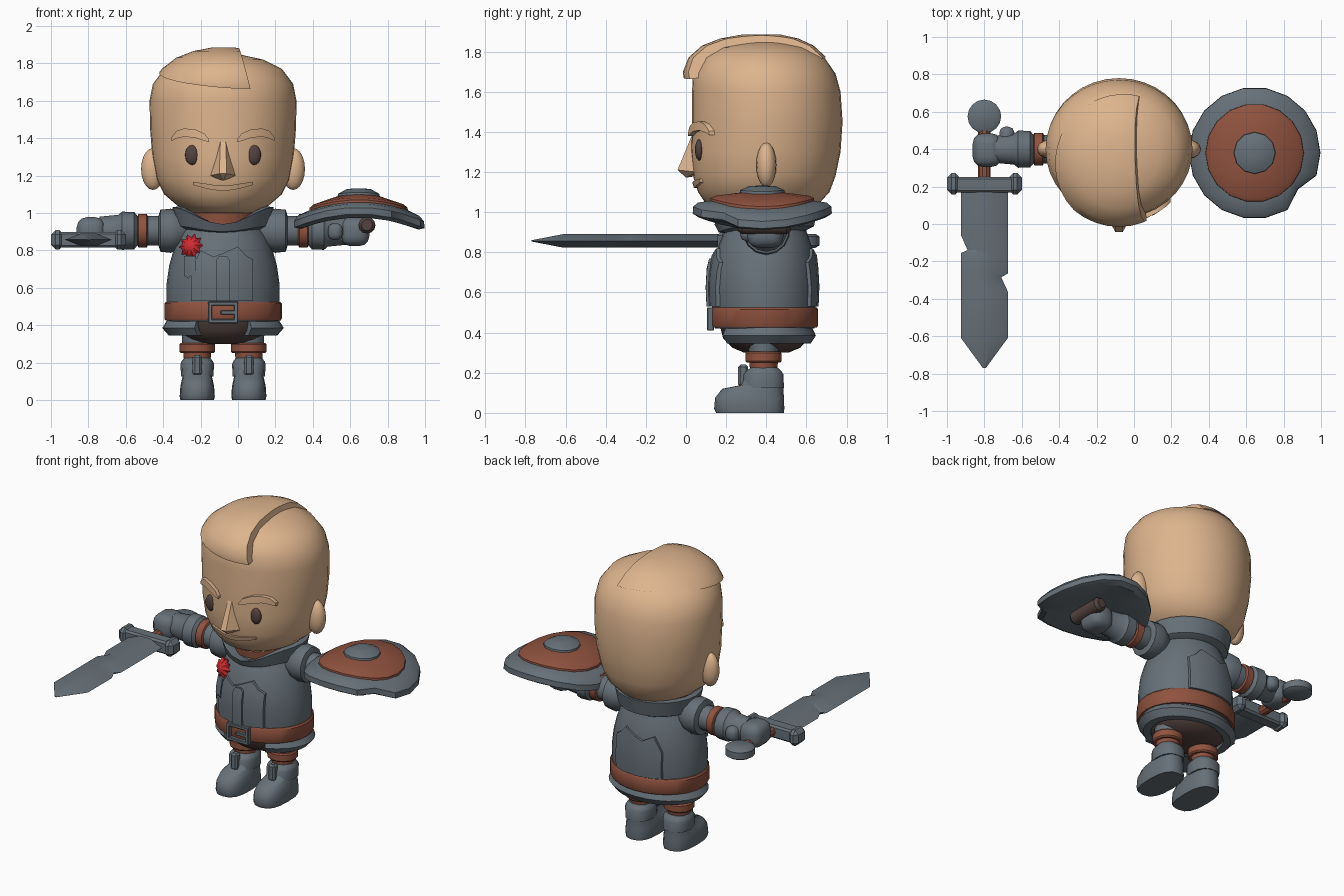
import bpy, bmesh, math
from mathutils import Vector, Matrix

if "Cube" in bpy.data.objects:
    bpy.data.objects.remove(bpy.data.objects["Cube"])

CX, CY = -0.08, 0.40          # body axis


def material(name, rgb):
    m = bpy.data.materials.new(name)
    m.diffuse_color = (*rgb, 1)
    m.use_nodes = True
    m.node_tree.nodes["Principled BSDF"].inputs["Base Color"].default_value = m.diffuse_color
    return m


SKIN = material("skin tan", (0.73, 0.46, 0.27))
STEEL = material("slate grey", (0.135, 0.165, 0.19))
LEATHER = material("leather brown", (0.28, 0.085, 0.05))
DARK = material("dark brown", (0.085, 0.055, 0.05))
RED = material("rosette red", (0.62, 0.025, 0.03))


def finish(name, bm, mat, angle=35):
    bmesh.ops.recalc_face_normals(bm, faces=bm.faces)
    me = bpy.data.meshes.new(name)
    bm.to_mesh(me)
    bm.free()
    ob = bpy.data.objects.new(name, me)
    bpy.context.collection.objects.link(ob)
    me.materials.append(mat)
    bpy.ops.object.select_all(action='DESELECT')
    ob.select_set(True)
    bpy.context.view_layer.objects.active = ob
    if angle:
        bpy.ops.object.shade_smooth_by_angle(angle=math.radians(angle))
    return ob


def skin_rings(bm, loops, cap=True, wrap=True):
    vs = [[bm.verts.new(p) for p in lp] for lp in loops]
    n = len(vs[0])
    for a, b in zip(vs, vs[1:]):
        for i in range(n if wrap else n - 1):
            j = (i + 1) % n
            bm.faces.new((a[i], a[j], b[j], b[i]))
    if cap:
        bm.faces.new(vs[0])
        bm.faces.new(vs[-1])
    return vs


def loft_bm(rings, cx=CX, seg=28, power=1.0):
    """rings: (z, half width, front y, back y)"""
    bm, loops = bmesh.new(), []
    for z, rx, yf, yb in rings:
        lp = []
        for i in range(seg):
            t = 2 * math.pi * i / seg
            c, s = math.cos(t), math.sin(t)
            lp.append((cx + rx * math.copysign(abs(c) ** power, c),
                       (yf + yb) / 2 + (yb - yf) / 2 * math.copysign(abs(s) ** power, s), z))
        loops.append(lp)
    skin_rings(bm, loops)
    return bm


def surface(rings):
    """y of the lofted surface at x, z; side -1 is the front"""
    def f(x, z, side):
        a, b = rings[0], rings[1]
        for a, b in zip(rings, rings[1:]):
            if z <= b[0]:
                break
        t = min(1, max(0, (z - a[0]) / (b[0] - a[0])))
        rx, yf, yb = (a[k] + (b[k] - a[k]) * t for k in (1, 2, 3))
        u = max(0, 1 - ((x - CX) / rx) ** 2)
        return (yf + yb) / 2 + side * (yb - yf) / 2 * math.sqrt(u)
    return f


def plate(name, cols, surf, mat, out=0.02, side=-1, rows=5):
    """raised plate hugging a surface; cols: (x offset, low z, high z)"""
    bm, loops = bmesh.new(), []
    for x, lo, hi in cols:
        zs = [lo + (hi - lo) * k / rows for k in range(rows + 1)]
        front = [(CX + x, surf(CX + x, z, side) + side * out, z) for z in zs]
        back = [(CX + x, surf(CX + x, z, side) - side * 0.03, z) for z in reversed(zs)]
        loops.append(front + back)
    skin_rings(bm, loops)
    return finish(name, bm, mat)


def lathe(name, prof, mat, mtx, seg=16, a0=0.0, a1=None, sy=1.0, tweak=None):
    """prof: (radius, height) turned about the local z axis"""
    bm, loops = bmesh.new(), []
    closed = a1 is None
    span = 2 * math.pi if closed else a1 - a0
    for i in range(seg if closed else seg + 1):
        t = a0 + span * i / seg
        loops.append([Vector((r * math.cos(t), r * math.sin(t) * sy, h)) for r, h in prof])
    if tweak:
        loops = [[tweak(i, k, p) for k, p in enumerate(lp)] for i, lp in enumerate(loops)]
    if closed:
        rows = [[lp[k] for lp in loops] for k in range(len(prof))]
        skin_rings(bm, rows)
    else:
        skin_rings(bm, loops)
    bm.transform(mtx)
    return finish(name, bm, mat)


def box(name, loc, size, mat, bevel=0.01, segs=1):
    bm = bmesh.new()
    bmesh.ops.create_cube(bm, size=1)
    bm.transform(Matrix.Translation(loc) @ Matrix.Diagonal((*size, 1)))
    if bevel:
        bmesh.ops.bevel(bm, geom=bm.edges[:], offset=bevel, segments=segs, affect='EDGES', profile=0.5)
    return finish(name, bm, mat, 35 if segs == 1 else 60)


def ball(name, loc, size, mat):
    bm = bmesh.new()
    bmesh.ops.create_uvsphere(bm, u_segments=16, v_segments=10, radius=1)
    bm.transform(Matrix.Translation(loc) @ Matrix.Diagonal((*size, 1)))
    return finish(name, bm, mat, 60)


T = Matrix.Translation

# Head
HEAD = [(1.00, .17, .17, .60), (1.04, .245, .10, .66), (1.10, .315, .06, .715), (1.18, .355, .035, .745),
        (1.30, .378, .025, .77), (1.45, .39, .03, .78), (1.60, .393, .03, .77), (1.69, .375, .035, .745),
        (1.77, .315, .08, .69), (1.82, .215, .16, .60), (1.845, .10, .28, .50)]
head_y = surface(HEAD)
finish("head", loft_bm(HEAD, seg=36), SKIN, 60)

# Swept hair on one side of the parting
HAIR = [(1.55, .396, .02, .772), (1.64, .394, -.01, .764), (1.70, .377, -.015, .748), (1.77, .328, .012, .70),
        (1.83, .25, .08, .635), (1.865, .16, .17, .56), (1.885, .06, .28, .47)]
hair = loft_bm(HAIR, seg=36)
for co, no in (((.025, .4, 1.8), (1, .02, .25)), ((0, 0, 1.665), (-.08, .15, -1))):
    cut = bmesh.ops.bisect_plane(hair, geom=hair.verts[:] + hair.edges[:] + hair.faces[:],
                                 plane_co=co, plane_no=no, clear_outer=True)
    rim = [g for g in cut['geom_cut'] if isinstance(g, bmesh.types.BMEdge)]
    bmesh.ops.contextual_create(hair, geom=rim)
finish("swept_hair", hair, SKIN, 40)

# Face, mirrored left and right
for s, tag in ((-1, "left"), (1, "right")):
    ex = CX + s * .165
    ball(tag + "_eye", (ex, head_y(ex, 1.31, -1) + .004, 1.31), (.038, .022, .053), DARK)
    brow = [(.075, 1.38, 1.395), (.10, 1.385, 1.425), (.15, 1.402, 1.447), (.21, 1.408, 1.452),
            (.25, 1.398, 1.438), (.275, 1.385, 1.405)]
    plate(tag + "_eyebrow", [(s * x, a, b) for x, a, b in brow], head_y, SKIN, rows=2, out=.025)
    ball(tag + "_ear", (CX + s * .375, .40, 1.235), (.063, .05, .112), SKIN)
plate("lip", [(-.16, 1.15, 1.165), (-.11, 1.135, 1.16), (-.05, 1.122, 1.15), (0, 1.12, 1.148),
              (.05, 1.122, 1.15), (.11, 1.135, 1.16), (.16, 1.15, 1.165)], head_y, SKIN, out=.014, rows=2)
bm = bmesh.new()
for p in ((-.014, .03, 1.385), (.014, .03, 1.385), (-.02, -.005, 1.25), (.02, -.005, 1.25), (-.072, .05, 1.20),
          (.072, .05, 1.20), (-.02, -.042, 1.21), (.02, -.042, 1.21), (0, .0, 1.172), (0, .12, 1.19), (0, .12, 1.37)):
    bm.verts.new((CX + p[0], p[1], p[2]))
bmesh.ops.convex_hull(bm, input=bm.verts[:])
finish("nose", bm, SKIN, 35)

# Torso, belt, raised tunic panels
TORSO = [(.42, .295, .145, .64), (.52, .302, .13, .645), (.62, .302, .125, .65), (.72, .288, .13, .645),
         (.80, .265, .15, .635), (.88, .235, .18, .61), (.95, .19, .22, .58), (1.03, .17, .23, .57)]
torso_y = surface(TORSO)
finish("tunic", loft_bm(TORSO), STEEL, 50)
finish("belt", loft_bm([(.425, .308, .128, .652), (.435, .314, .122, .658), (.515, .314, .122, .658),
                        (.525, .306, .128, .652)]), LEATHER)
panel = [(-.17, .53, .70), (-.12, .53, .80), (-.05, .53, .765), (.0, .53, .785), (.08, .53, .82),
         (.12, .53, .775), (.16, .53, .75)]
plate("front_panel", panel, torso_y, STEEL, out=.018)
plate("front_placket", [(-.035, .53, .75), (-.02, .53, .77), (.02, .53, .77), (.035, .53, .75)],
      torso_y, STEEL, out=.028)
plate("back_panel", panel, torso_y, STEEL, side=1, out=.015)

# Buckle
for dx, dz, w, h in ((0, .047, .16, .022), (0, -.047, .16, .022), (-.069, 0, .022, .115),
                     (.069, 0, .022, .115), (.03, 0, .085, .022)):
    box("buckle_bar", (CX + dx, .122, .468 + dz), (w, .035, h), STEEL, .004)

# Cowl with a drooping front and the neck
def droop(i, k, p):
    f = max(0, -math.sin(2 * math.pi * i / 24)) ** 4
    p.z -= f * (.01, .03, .09, .10, .06)[k]
    return p


lathe("cowl", [(.19, .90), (.25, .93), (.272, 1.03), (.24, 1.035), (.18, .98)], STEEL, T((CX, CY, 0)),
      seg=24, sy=.95, tweak=droop)
finish("neck", loft_bm([(.94, .18, .2, .58), (1.05, .19, .19, .6)]), LEATHER)

# Skirt, open at the front, over the breeches
lathe("skirt", [(.24, .425), (.30, .425), (.325, .385), (.29, .345), (.24, .345)], STEEL, T((CX, CY, 0)),
      seg=24, a0=math.radians(-62), a1=math.radians(242), sy=.76)
finish("breeches", loft_bm([(.30, .12, .29, .51), (.325, .19, .23, .57), (.37, .245, .185, .61),
                            (.43, .26, .17, .62)]), DARK, 60)

# Legs and boots
for s, tag in ((-1, "left"), (1, "right")):
    x = CX + s * .138
    finish(tag + "_leg", loft_bm([(.29, .08, .315, .46), (.40, .085, .30, .47)], x, 12), STEEL)
    finish(tag + "_stocking", loft_bm([(.2, .07, .32, .45), (.26, .075, .315, .46)], x, 12), LEATHER)
    finish(tag + "_garter", loft_bm([(.25, .088, .30, .47), (.258, .095, .294, .478), (.298, .095, .294, .478),
                                     (.306, .088, .30, .47)], x, 14), LEATHER)
    finish(tag + "_boot", loft_bm([(0, .09, .15, .487), (.02, .094, .14, .49), (.075, .09, .145, .488),
                                   (.12, .08, .18, .485), (.138, .075, .27, .485), (.20, .078, .305, .475)],
                                  x, 16, .75), STEEL, 50)
    finish(tag + "_boot_cuff", loft_bm([(.125, .086, .28, .49), (.19, .09, .285, .488), (.205, .085, .295, .48),
                                        (.225, .07, .32, .46)], x, 14, .85), STEEL)
    box(tag + "_boot_strap", (x, .285, .185), (.05, .05, .11), STEEL, .012)

# Arms
for s, tag in ((-1, "left"), (1, "right")):
    m = T((CX, CY, .905)) @ Matrix.Rotation(s * math.pi / 2, 4, 'Y')
    lathe(tag + "_upper_arm", [(.078, .15), (.078, .48)], STEEL, m, 14)
    lathe(tag + "_shoulder", [(.07, .18), (.105, .24), (.118, .28), (.112, .335), (.08, .345)], STEEL, m, 14)
    lathe(tag + "_arm_band", [(.075, .40), (.09, .408), (.09, .452), (.075, .46)], LEATHER, m, 14)
    lathe(tag + "_glove_cuff", [(.075, .455), (.1, .475), (.102, .54), (.085, .56), (.075, .66)], STEEL, m, 14)
    box(tag + "_hand", (CX + s * .705, .395, .90), (.155, .18, .155), STEEL, .055, 3)
    box(tag + "_thumb", (CX + s * .60, .43 if s < 0 else .36, .90), (.08, .18, .09), STEEL, .03, 2)

# Sword: pommel, grip, guard, nicked blade
SX, SZ = -.80, .857
lathe("pommel", [(.07, -.035), (.09, -.022), (.09, .022), (.07, .035)], STEEL, T((SX, .575, SZ)), 16)
lathe("grip", [(.033, .2), (.033, .55)], LEATHER, T((SX, 0, SZ)) @ Matrix.Rotation(-math.pi / 2, 4, 'X'), 10)
box("guard", (SX, .21, SZ), (.34, .085, .085), STEEL, .012)
for s in (-1, 1):
    box("guard_end", (SX + s * .165, .215, SZ), (.07, .115, .105), STEEL, .025)
stations = [(.2, .125, .125), (-.06, .125, .125), (-.14, .09, .125), (-.155, .125, .125), (-.265, .125, .125),
            (-.285, .125, .09), (-.36, .125, .125), (-.61, .125, .125), (-.77, .008, .008)]
bm = bmesh.new()
loops = []
for y, l, r in stations:
    h = .034 if y > -.7 else .003
    loops.append([(SX - l, y, SZ), (SX - .04 * (l > .05), y, SZ + h), (SX + .04 * (r > .05), y, SZ + h),
                  (SX + r, y, SZ), (SX + .04 * (r > .05), y, SZ - h), (SX - .04 * (l > .05), y, SZ - h)])
for lp in loops[-1:]:
    lp[:] = [(x + (-.003 if i in (1, 5) else .003 if i in (2, 4) else 0), y, z) for i, (x, y, z) in enumerate(lp)]
skin_rings(bm, loops)
finish("blade", bm, STEEL, 30)

# Shield: curved disc, inner dish, boss, chipped rim, hand grip
def curve(i, k, p):
    p.z -= .62 * p.x ** 2
    return p


def chipped(i, k, p):
    if i == 16 and k in (1, 2, 3, 4):
        p.x *= .86
        p.y *= .86
    return curve(i, k, p)


sm = T((.645, .38, 0))
lathe("shield_rim", [(.10, .99), (.32, .975), (.352, .995), (.35, 1.03), (.325, 1.05), (.25, 1.06), (.1, 1.06)],
      STEEL, sm, 18, tweak=chipped)
lathe("shield_dish", [(.265, 1.04), (.262, 1.07), (.24, 1.082), (.11, 1.098), (.02, 1.10)], LEATHER, sm, 18,
      tweak=curve)
lathe("shield_boss", [(.115, 1.08), (.11, 1.11), (.065, 1.13), (.02, 1.132)], STEEL, sm, 12, tweak=curve)
lathe("shield_grip", [(.03, .26), (.045, .28), (.045, .50), (.03, .52)], DARK,
      T((.69, 0, .935)) @ Matrix.Rotation(-math.pi / 2, 4, 'X'), 12)

# Rosette with ribbon tails
def star(i, k, p):
    if i % 2 and k < 3:
        p.x *= .72
        p.y *= .72
    return p


rx, rz = -.248, .82
rm = T((rx, torso_y(rx, rz, -1), rz)) @ Matrix.Rotation(math.radians(78), 4, 'X') @ Matrix.Rotation(-.35, 4, 'Y')
lathe("rosette", [(.05, -.02), (.07, .01), (.045, .03), (.015, .042)], RED, rm, 20, tweak=star)
plate("ribbon_tail", [(-.21, .665, .77), (-.185, .65, .77), (-.17, .67, .77), (-.145, .655, .77)], torso_y, STEEL,
      out=.024, rows=2)
